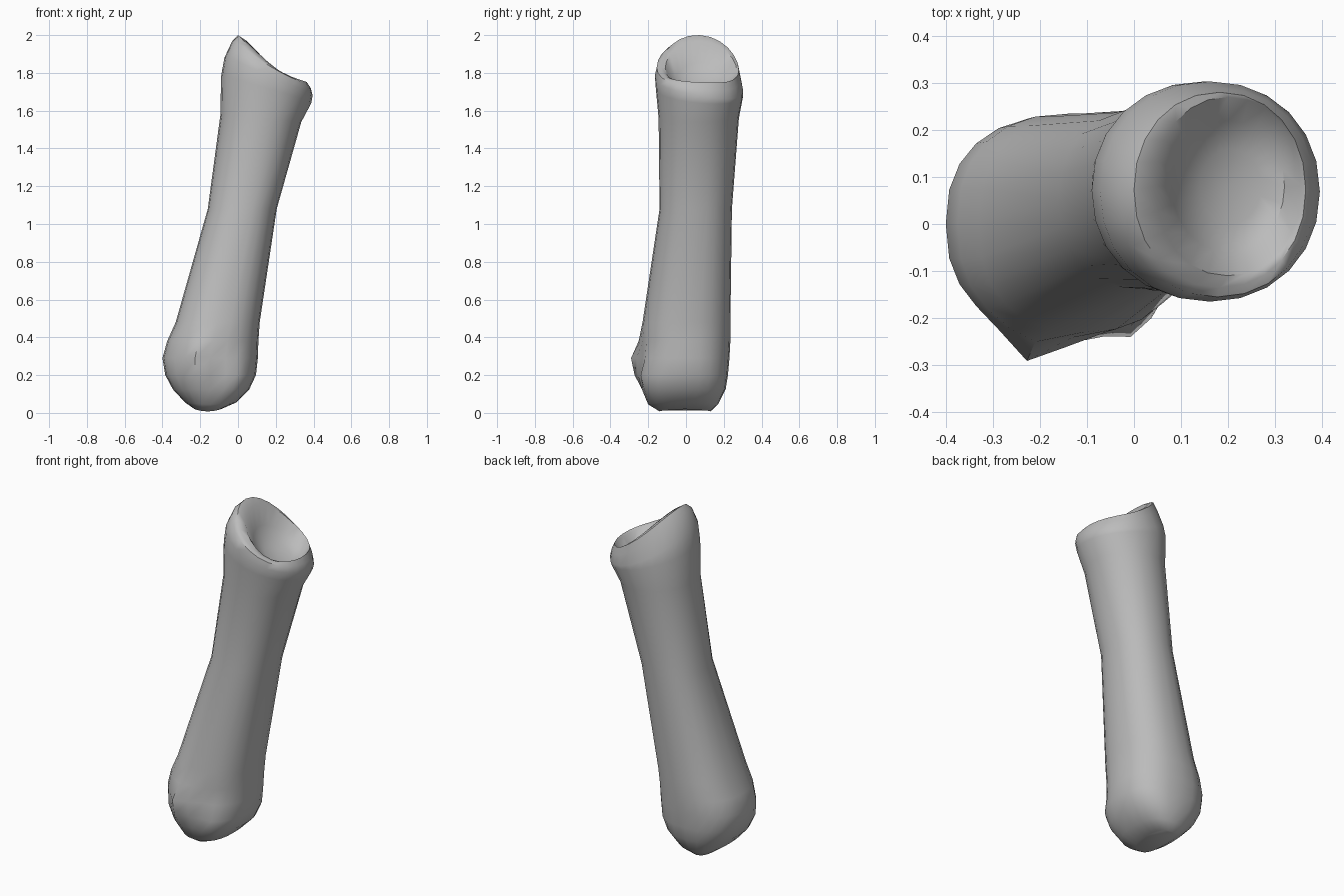
import bpy, bmesh, math

cube = bpy.data.objects.get("Cube")
if cube:
    bpy.data.objects.remove(cube, do_unlink=True)

SIDES = 24

# bone material
mat = bpy.data.materials.new("bone grey")
mat.use_nodes = True
grey = (0.5, 0.5, 0.5, 1)
mat.diffuse_color = grey
mat.node_tree.nodes["Principled BSDF"].inputs["Base Color"].default_value = grey


def spow(v, p):
    return math.copysign(abs(v) ** p, v)


def bump(x, z, cx, cz, w, h):
    return math.exp(-((x - cx) / w) ** 2 - ((z - cz) / h) ** 2)


def ring(bm, x0, x1, y0, y1, z, tilt=0, curve=0, lean=0, power=1.0):
    """Closed section; tilt and curve vary its height along x, lean along y."""
    verts = []
    for i in range(SIDES):
        a = 2 * math.pi * i / SIDES
        c, s = spow(math.cos(a), power), spow(math.sin(a), power)
        x = (x0 + x1) / 2 + (x1 - x0) / 2 * c
        y = (y0 + y1) / 2 + (y1 - y0) / 2 * s
        h = z - tilt * c + curve * c * c - lean * s
        # two condyles bulging from the front of the lower end, groove between
        if s < -0.2:
            y -= 0.075 * bump(x, h, -0.21, 0.27, 0.07, 0.1)
            y -= 0.03 * bump(x, h, 0.0, 0.2, 0.06, 0.1)
        verts.append(bm.verts.new((x, y, h)))
    return verts


# x0, x1, y0, y1, z, tilt, curve, lean, power
sections = [
    (-0.23, -0.09, -0.14, 0.13, 0.008, 0, 0.012, 0, 0.8),
    (-0.28, -0.01, -0.2, 0.17, 0.045, 0, 0.01, 0, 0.8),
    (-0.345, 0.06, -0.23, 0.21, 0.125, 0, 0, 0, 0.8),
    (-0.385, 0.095, -0.235, 0.222, 0.2, 0, 0, 0, 0.8),
    (-0.4, 0.105, -0.23, 0.23, 0.29, 0, 0, 0, 0.85),
    (-0.375, 0.108, -0.235, 0.235, 0.38, 0, 0, 0, 0.85),
    (-0.33, 0.115, -0.23, 0.235, 0.48, 0, 0, 0, 0.85),
    (-0.16, 0.205, -0.14, 0.243, 1.08, 0, 0, 0, 0.9),
    (-0.093, 0.335, -0.145, 0.28, 1.56, 0.02, 0, 0, 0.95),
    (-0.09, 0.388, -0.16, 0.303, 1.7, 0.07, 0.01, 0.02, 0.95),
    (-0.072, 0.395, -0.165, 0.303, 1.745, 0.1, 0.035, 0.04, 0.95),
    (-0.03, 0.385, -0.155, 0.29, 1.8, 0.125, 0.045, 0.03, 0.95),
    (0.0, 0.365, -0.135, 0.28, 1.825, 0.125, 0.05, 0.01, 0.95),
    (0.045, 0.355, -0.11, 0.27, 1.815, 0.115, 0.04, 0.01, 0.95),
    (0.08, 0.32, -0.06, 0.22, 1.755, 0.08, 0.02, 0, 1),
    (0.14, 0.27, 0.0, 0.16, 1.725, 0.03, 0, 0, 1),
]

bm = bmesh.new()
rings = [ring(bm, *s) for s in sections]
for a, b in zip(rings, rings[1:]):
    for i in range(SIDES):
        j = (i + 1) % SIDES
        bm.faces.new((a[i], a[j], b[j], b[i]))

# close the underside and the floor of the socket
bm.faces.new(rings[0][::-1])
bmesh.ops.poke(bm, faces=[bm.faces.new(rings[-1])])
bmesh.ops.recalc_face_normals(bm, faces=bm.faces)

mesh = bpy.data.meshes.new("finger_bone")
bm.to_mesh(mesh)
bm.free()
mesh.materials.append(mat)
bone = bpy.data.objects.new("finger_bone", mesh)
bpy.context.collection.objects.link(bone)

# smooth shading with the tight rim edge kept
bpy.context.view_layer.objects.active = bone
bone.select_set(True)
bpy.ops.object.shade_smooth_by_angle(angle=math.radians(50))
